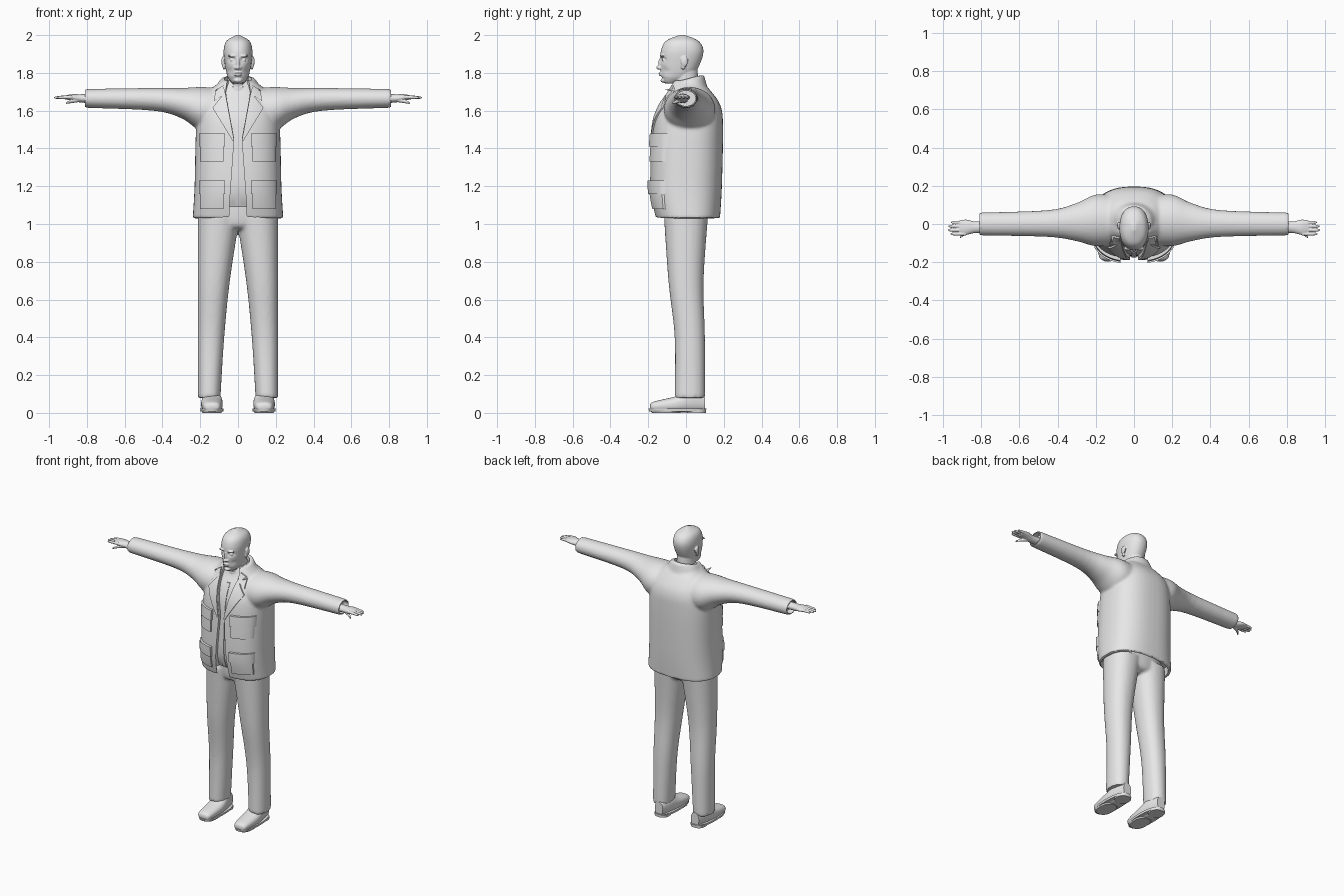
import bpy, bmesh, math
from mathutils import Vector, Matrix
from mathutils.bvhtree import BVHTree

cube = bpy.data.objects.get("Cube")
if cube:
    bpy.data.objects.remove(cube, do_unlink=True)

colour = (.8, .8, .8, 1)
grey = bpy.data.materials.new("plain_grey")
grey.use_nodes = True
grey.diffuse_color = colour
grey.node_tree.nodes["Principled BSDF"].inputs["Base Color"].default_value = colour

SIDES = (("left", 1), ("right", -1))


def blend(sections, steps):
    """Smooth interpolation of a list of sections."""
    out = []
    last = len(sections) - 1
    for i in range(last):
        before, start, end, after = [sections[max(0, min(last, i + k))] for k in (-1, 0, 1, 2)]
        for j in range(steps):
            t = j / steps
            out.append([b + t / 2 * (c - a + t * (2 * a - 5 * b + 4 * c - d + t * (3 * (b - c) + d - a)))
                        for a, b, c, d in zip(before, start, end, after)])
    return out + [sections[last]]


def loft(bm, sections, axis="z", side=1, power=2, steps=5, ring=48, shift=lambda radius: 0, shape=None):
    """Closed tube of superellipses; section = (station, centre, radius across, radius along)."""
    rings = []
    for station, centre, across, along in blend(sections, steps):
        row = []
        for k in range(ring):
            angle = math.tau * k / ring
            c, s = math.cos(angle), math.sin(angle)
            u = shift(across) + across * math.copysign(abs(c) ** (2 / power), c)
            v = centre + along * math.copysign(abs(s) ** (2 / power), s)
            point = Vector({"x": (station, u, v), "y": (u, station, v), "z": (u, v, station)}[axis])
            if shape:
                shape(point)
            point.x *= side
            row.append(bm.verts.new(point))
        rings.append(row)
    for low, high in zip(rings, rings[1:]):
        for k in range(ring):
            following = (k + 1) % ring
            bm.faces.new((low[k], low[following], high[following], high[k]))
    bm.faces.new(rings[0])
    bm.faces.new(rings[-1])


def ball(bm, centre, radii):
    """Ellipsoid, mirrored when it lies off the middle."""
    for sign in ((1, -1) if centre[0] else (1,)):
        place = Matrix.Translation((centre[0] * sign, *centre[1:]))
        bmesh.ops.create_uvsphere(bm, u_segments=20, v_segments=12, radius=1,
                                  matrix=place @ Matrix.Diagonal((*radii, 1)))


def finish(name, bm, voxel=0, relax=0, cutters=()):
    """Turn a bmesh into a finished object: fuse, relax, cut, shade."""
    bmesh.ops.recalc_face_normals(bm, faces=bm.faces)
    mesh = bpy.data.meshes.new(name)
    bm.to_mesh(mesh)
    bm.free()
    mesh.materials.append(grey)
    ob = bpy.data.objects.new(name, mesh)
    bpy.context.collection.objects.link(ob)
    if voxel:
        fuse = ob.modifiers.new("fuse", "REMESH")
        fuse.mode, fuse.voxel_size = "VOXEL", voxel
        smooth = ob.modifiers.new("relax", "SMOOTH")
        smooth.factor, smooth.iterations = .5, relax
    for cutter in cutters:
        cut = ob.modifiers.new("cut", "BOOLEAN")
        cut.operation, cut.solver, cut.object = "DIFFERENCE", "EXACT", cutter
    if ob.modifiers:
        graph = bpy.context.evaluated_depsgraph_get()
        baked = bpy.data.meshes.new_from_object(ob.evaluated_get(graph))
        ob.modifiers.clear()
        ob.data = baked
    for cutter in cutters:
        bpy.data.objects.remove(cutter, do_unlink=True)
    bpy.ops.object.select_all(action="DESELECT")
    ob.select_set(True)
    bpy.context.view_layer.objects.active = ob
    bpy.ops.object.shade_smooth_by_angle(angle=math.radians(40))
    return ob


def surface_of(ob):
    bm = bmesh.new()
    bm.from_mesh(ob.data)
    tree = BVHTree.FromBMesh(bm)
    bm.free()
    return tree


def rectangle(inner, outer, bottom, top):
    return [(inner, bottom), (outer, bottom), (outer, top), (inner, top)]


def patch(name, surface, corners, thick, side=1, cells=10):
    """Four-cornered cloth piece laid on the front of a surface."""
    bm = bmesh.new()
    a, b, c, d = [Vector((x * side, z)) for x, z in corners]
    grid = []
    for i in range(cells + 1):
        row = []
        for j in range(cells + 1):
            x, z = a.lerp(b, i / cells).lerp(d.lerp(c, i / cells), j / cells)
            hit = surface.ray_cast(Vector((x, -1, z)), Vector((0, 1, 0)))[0]
            if hit is None or hit.y > -.06:
                hit = surface.find_nearest(Vector((x, -.16, z)))[0]
            row.append(bm.verts.new((x, hit.y - thick, z)))
        grid.append(row)
    for near, far in zip(grid, grid[1:]):
        for j in range(cells):
            bm.faces.new((near[j], far[j], far[j + 1], near[j + 1]))
    back = bmesh.ops.extrude_face_region(bm, geom=bm.faces[:])["geom"]
    bmesh.ops.translate(bm, vec=(0, thick * 1.5, 0), verts=[v for v in back if isinstance(v, bmesh.types.BMVert)])
    finish(name, bm)


# Head: skull with eye sockets and hollow cheeks, face features and neck
def face_relief(point):
    if point.y < -.03:
        for x, z, wide, high, depth in ((.032, 1.87, .016, .011, .016), (.045, 1.81, .016, .018, .008),
                                        (0, 1.77, .03, .006, .006)):
            point.y += depth * math.exp(-((abs(point.x) - x) / wide) ** 2 - ((point.z - z) / high) ** 2)


bm = bmesh.new()
loft(bm, [(1.745, -.08, .03, .035), (1.78, -.05, .055, .08), (1.85, -.03, .07, .105), (1.92, -.02, .076, .112),
          (1.97, -.02, .06, .085), (2, -.02, .01, .015)], power=2.2, steps=10, ring=72, shape=face_relief)
loft(bm, [(1.66, .01, .066, .066), (1.74, 0, .058, .067), (1.83, -.01, .055, .07)])
ball(bm, (0, -.132, 1.85), (.01, .015, .032))      # nose bridge
ball(bm, (0, -.142, 1.828), (.011, .017, .011))    # nose tip
ball(bm, (.012, -.135, 1.826), (.009, .012, .008))  # nostrils
ball(bm, (0, -.136, 1.798), (.022, .01, .005))     # upper lip
ball(bm, (0, -.134, 1.788), (.02, .01, .005))      # lower lip
ball(bm, (0, -.12, 1.76), (.022, .015, .012))      # chin
ball(bm, (.03, -.127, 1.89), (.026, .012, .007))   # brows
ball(bm, (.031, -.118, 1.868), (.012, .009, .008))  # eyes
ball(bm, (.08, -.008, 1.86), (.008, .02, .027))    # ears
ball(bm, (.074, -.015, 1.835), (.008, .012, .018))  # ear lobes
finish("head", bm, .004, 2)

# Jacket: body, collar and sleeves fused, then opened at front, hem, neck and cuffs
body = [(1.03, .01, .24, .17), (1.2, 0, .23, .19), (1.5, .01, .222, .186), (1.62, .02, .2, .165),
        (1.7, .02, .155, .115), (1.76, 0, .085, .075)]


def tilt(point):
    point.z += (point.y - .05) / 4


bm = bmesh.new()
opening, hollows = bmesh.new(), bmesh.new()
loft(bm, body, power=2.5, steps=8)
loft(bm, [(1.7, .01, .13, .105), (1.74, .01, .115, .095), (1.78, .01, .088, .085)], shape=tilt)
loft(opening, [(z, -.2, half, .15) for z, half in ((.9, .05), (1.1, .045), (1.45, .02), (1.7, .066), (1.9, .05))],
     power=9, steps=1)
loft(hollows, [(.95, .01, .222, .155), (1.09, 0, .22, .17)], power=2.5)
loft(hollows, [(1.73, 0, .072, .072), (1.85, 0, .075, .075)])
for side, sign in SIDES:
    loft(bm, [(.08, 1.6, .13, .12), (.2, 1.61, .135, .115), (.3, 1.64, .1, .08), (.45, 1.66, .07, .06),
              (.81, 1.665, .06, .05)], "x", sign, shift=lambda radius: radius / 4 - .015)
    loft(hollows, [(x, 1.665, .05, .04) for x in (.77, .85)], "x", sign)
jacket = finish("jacket", bm, .009, 4, (finish("opening_cutter", opening), finish("hollow_cutter", hollows)))

# Shirt under the jacket, with collar band and button strip
bm = bmesh.new()
loft(bm, [(max(z, 1.09), y, across - .02, along - .02) for z, y, across, along in body], power=2.5)
loft(bm, [(1.7, 0, .074, .076), (1.755, 0, .063, .072)], shape=tilt)
shirt = finish("shirt", bm)
patch("shirt_strip", surface_of(shirt), rectangle(-.013, .013, 1.09, 1.66), .006)

# Lapels, collar leaves and flapped pockets
cloth = surface_of(jacket)
for side, sign in SIDES:
    patch(side + "_lapel", cloth, [(.021, 1.445), (.028, 1.44), (.135, 1.615), (.068, 1.7)], .009, sign)
    patch(side + "_collar_leaf", cloth, [(.07, 1.69), (.128, 1.65), (.118, 1.71), (.075, 1.735)], .009, sign)
    for level, base in (("_lower", 1.08), ("_upper", 1.33)):
        patch(side + level + "_pocket", cloth, rectangle(.077, .2, base, base + .13), .011, sign)
        patch(side + level + "_pocket_flap", cloth, rectangle(.07, .206, base + .08, base + .15), .018, sign)

# Trousers: hips and two legs fused, legs aligned on their outer seam
bm = bmesh.new()
loft(bm, [(.97, 0, .05, .06), (1, 0, .19, .105), (1.15, 0, .2, .115)])
for side, sign in SIDES:
    loft(bm, [(.08, .02, .06, .08), (.4, .02, .07, .08), (.7, 0, .085, .093), (1.05, 0, .112, .117)],
         "z", sign, 2.2, 8, shift=lambda radius: .213 - radius)
finish("trousers", bm, .01, 3)

for side, sign in SIDES:
    # Hand: palm, four fingers and thumb
    bm = bmesh.new()
    loft(bm, [(.75, 1.665, .03, .026), (.83, 1.665, .03, .022), (.88, 1.67, .04, .017), (.915, 1.67, .034, .01)],
         "x", sign, shift=lambda radius: -.017)
    for finger in range(4):
        tip = .98 - .014 * abs(finger - 1.4)
        loft(bm, [(.88, 1.672, .009, .01), (tip - .02, 1.67, .008, .008), (tip, 1.668, .003, .003)],
             "x", sign, ring=16, shift=lambda radius: finger / 50 - .052)
    loft(bm, [(.83, 1.66, .015, .013), (.88, 1.65, .011, .01), (.91, 1.64, .006, .005)],
         "x", sign, ring=16, shift=lambda radius: radius * 5 - .1)
    finish(side + "_hand", bm, .003, 1)

    # Shoe: upper, welt, heel and tread
    def foot(sections, axis="z"):
        loft(bm, sections, axis, sign, 2.4, shift=lambda radius: .138)

    bm = bmesh.new()
    foot([(-.19, .03, .02, .012), (-.17, .034, .045, .026), (-.06, .044, .057, .042), (.02, .06, .05, .058),
          (.1, .055, .03, .045)], "y")
    finish(side + "_shoe", bm)
    bm = bmesh.new()
    foot([(.008, -.045, .06, .15), (.022, -.045, .062, .153)])
    foot([(0, .055, .048, .05), (.016, .055, .05, .051)])
    foot([(0, -.105, .05, .075), (.012, -.105, .056, .085)])
    finish(side + "_sole", bm)
